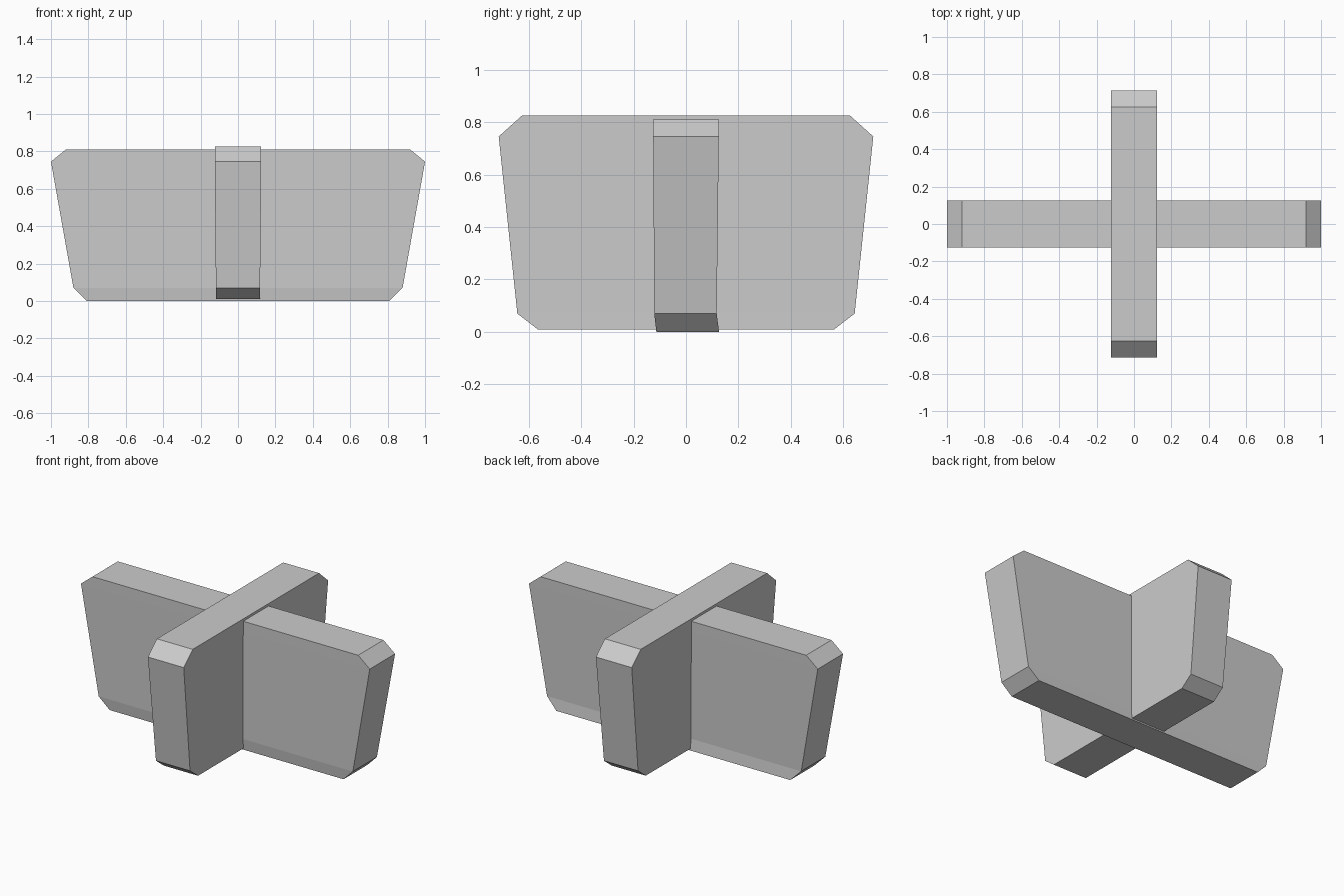
import bpy
import bmesh

cube = bpy.data.objects.get("Cube")
if cube:
    bpy.data.objects.remove(cube, do_unlink=True)

# One plain grey for the whole model
grey = bpy.data.materials.new("light_grey")
grey.use_nodes = True
colour = (0.6, 0.6, 0.6, 1.0)
grey.diffuse_color = colour
grey.node_tree.nodes["Principled BSDF"].inputs["Base Color"].default_value = colour


def make_slab(name, levels, along_y=False):
    """Loft a slab through levels of (height, half length, near side, far side)."""
    bm = bmesh.new()
    rings = []
    for z, half, near, far in levels:
        corners = [(-half, near), (half, near), (half, far), (-half, far)]
        if along_y:
            corners = [(b, a) for a, b in corners]
        rings.append([bm.verts.new((x, y, z)) for x, y in corners])
    for low, high in zip(rings, rings[1:]):
        for i in range(4):
            j = (i + 1) % 4
            bm.faces.new((low[i], low[j], high[j], high[i]))
    bm.faces.new(rings[0])
    bm.faces.new(rings[-1])
    bmesh.ops.recalc_face_normals(bm, faces=bm.faces)
    mesh = bpy.data.meshes.new(name)
    bm.to_mesh(mesh)
    bm.free()
    mesh.materials.append(grey)
    slab = bpy.data.objects.new(name, mesh)
    bpy.context.collection.objects.link(slab)
    return slab


# Long slab running side to side, its foot leaning slightly to the back
make_slab("long_slab", [
    (0.0, 0.81, -0.113, 0.126),
    (0.07, 0.88, -0.121, 0.117),
    (0.745, 1.0, -0.125, 0.125),
    (0.81, 0.92, -0.125, 0.125),
])

# Short slab running front to back, slightly taller
make_slab("short_slab", [
    (0.01, 0.565, -0.117, 0.119),
    (0.07, 0.643, -0.118, 0.118),
    (0.745, 0.714, -0.124, 0.124),
    (0.825, 0.625, -0.124, 0.124),
], along_y=True)
